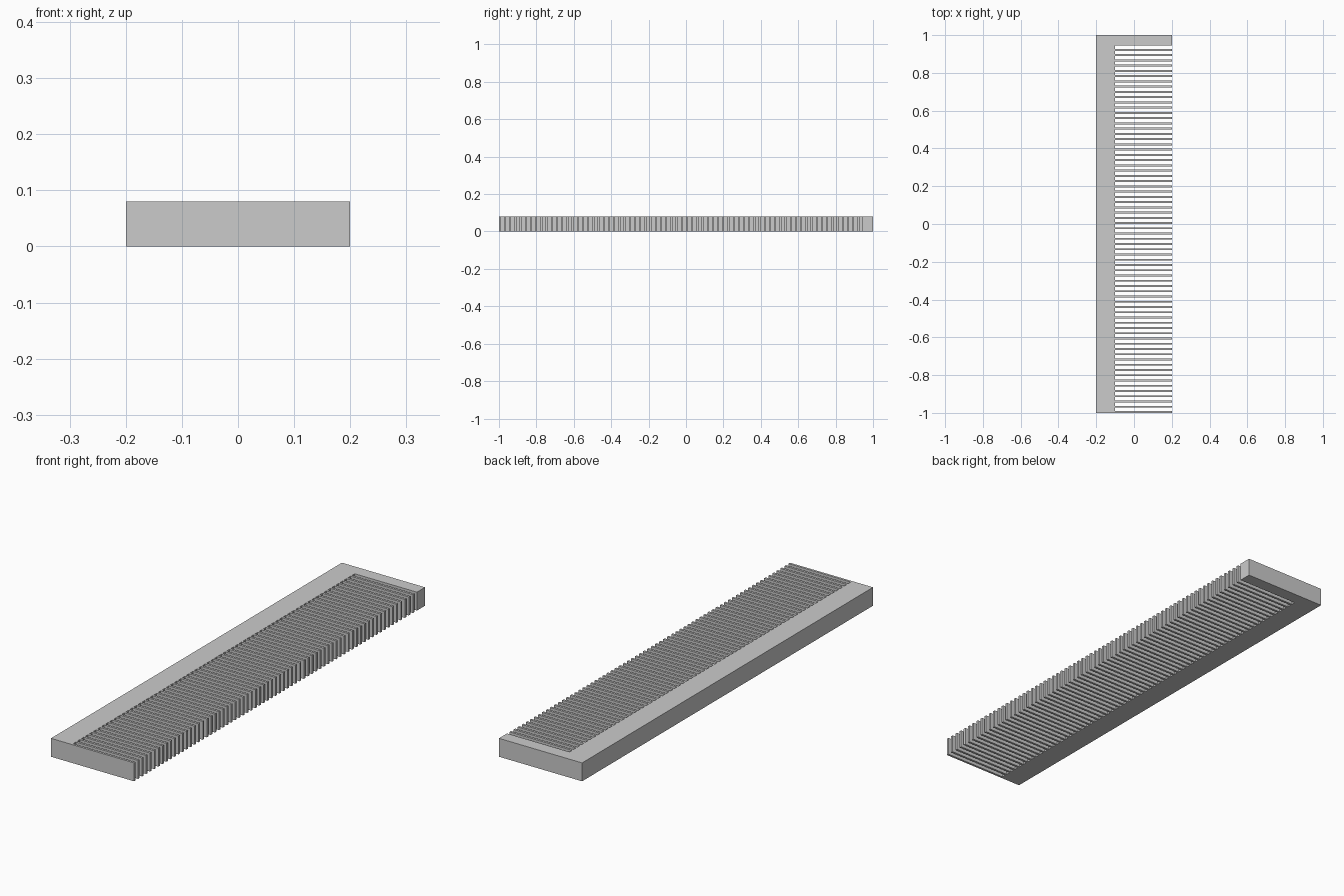
import bpy
import bmesh

# Remove the default cube
cube = bpy.data.objects.get("Cube")
if cube:
    bpy.data.objects.remove(cube, do_unlink=True)

LEFT, ROOT, TIP = -0.2, -0.1, 0.2   # spine back, tooth roots, tooth tips
FRONT, BACK = -1.0, 1.0
HEIGHT = 0.08
TEETH = 70
PITCH = 1 / 36
THICK = 0.01

# Plain grey material
grey = bpy.data.materials.new("grey")
grey.use_nodes = True
colour = (0.6, 0.6, 0.6, 1.0)
grey.diffuse_color = colour
grey.node_tree.nodes["Principled BSDF"].inputs["Base Color"].default_value = colour

# Comb outline: spine, then thin teeth, ending in the thick end guard
outline = [(LEFT, BACK), (LEFT, FRONT)]
for i in range(TEETH + 1):
    start = FRONT + i * PITCH
    end = BACK if i == TEETH else start + THICK
    if i > 0:
        outline.append((ROOT, start))
    outline += [(TIP, start), (TIP, end)]
    if i < TEETH:
        outline.append((ROOT, end))

# Extrude the outline into one clean solid
bm = bmesh.new()
base = bm.faces.new([bm.verts.new((x, y, 0)) for x, y in outline])
result = bmesh.ops.extrude_face_region(bm, geom=[base], use_keep_orig=True)
top = [v for v in result["geom"] if isinstance(v, bmesh.types.BMVert)]
bmesh.ops.translate(bm, verts=top, vec=(0, 0, HEIGHT))
bmesh.ops.recalc_face_normals(bm, faces=bm.faces)
# Triangulate only the large concave caps
caps = [f for f in bm.faces if len(f.verts) > 4]
bmesh.ops.triangulate(bm, faces=caps)

mesh = bpy.data.meshes.new("toothed_comb")
bm.to_mesh(mesh)
bm.free()
mesh.materials.append(grey)
comb = bpy.data.objects.new("toothed_comb", mesh)
bpy.context.collection.objects.link(comb)
